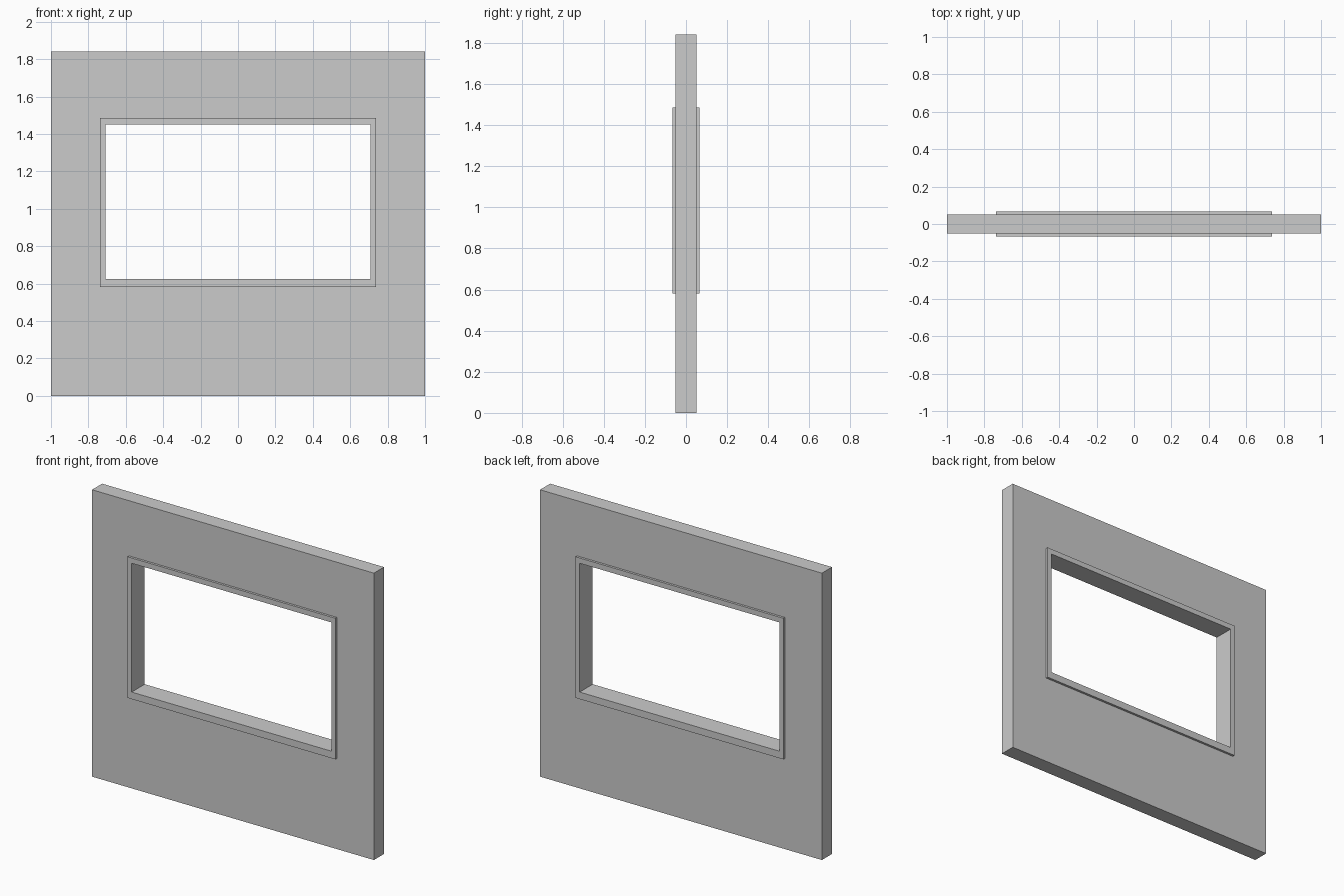
import bpy, bmesh

if "Cube" in bpy.data.objects:
    bpy.data.objects.remove(bpy.data.objects["Cube"])


def rect(x, z0, z1):
    return [(-x, z0), (x, z0), (x, z1), (-x, z1)]


def ring_panel(name, outer, inner, half_depth):
    """Rectangular slab with a rectangular hole, symmetric about y = 0."""
    bm = bmesh.new()
    loops = [[bm.verts.new((x, y, z)) for x, z in pts]
             for pts, y in ((outer, -half_depth), (inner, -half_depth),
                            (inner, half_depth), (outer, half_depth))]
    # front face, reveal, back face and outer edge, in order around the section
    for a, b in zip(loops, loops[1:] + loops[:1]):
        for i in range(4):
            j = (i + 1) % 4
            bm.faces.new((a[i], a[j], b[j], b[i]))
    bmesh.ops.recalc_face_normals(bm, faces=bm.faces)
    mesh = bpy.data.meshes.new(name)
    bm.to_mesh(mesh)
    bm.free()
    obj = bpy.data.objects.new(name, mesh)
    bpy.context.collection.objects.link(obj)
    return obj


frame_outer = rect(0.737, 0.581, 1.486)
frame_inner = rect(0.708, 0.626, 1.452)

# Wall with window opening
ring_panel("wall", rect(1.0, 0.0, 1.84), frame_outer, 0.051)

# Window frame, standing slightly proud on both sides
ring_panel("window_frame", frame_outer, frame_inner, 0.066)
